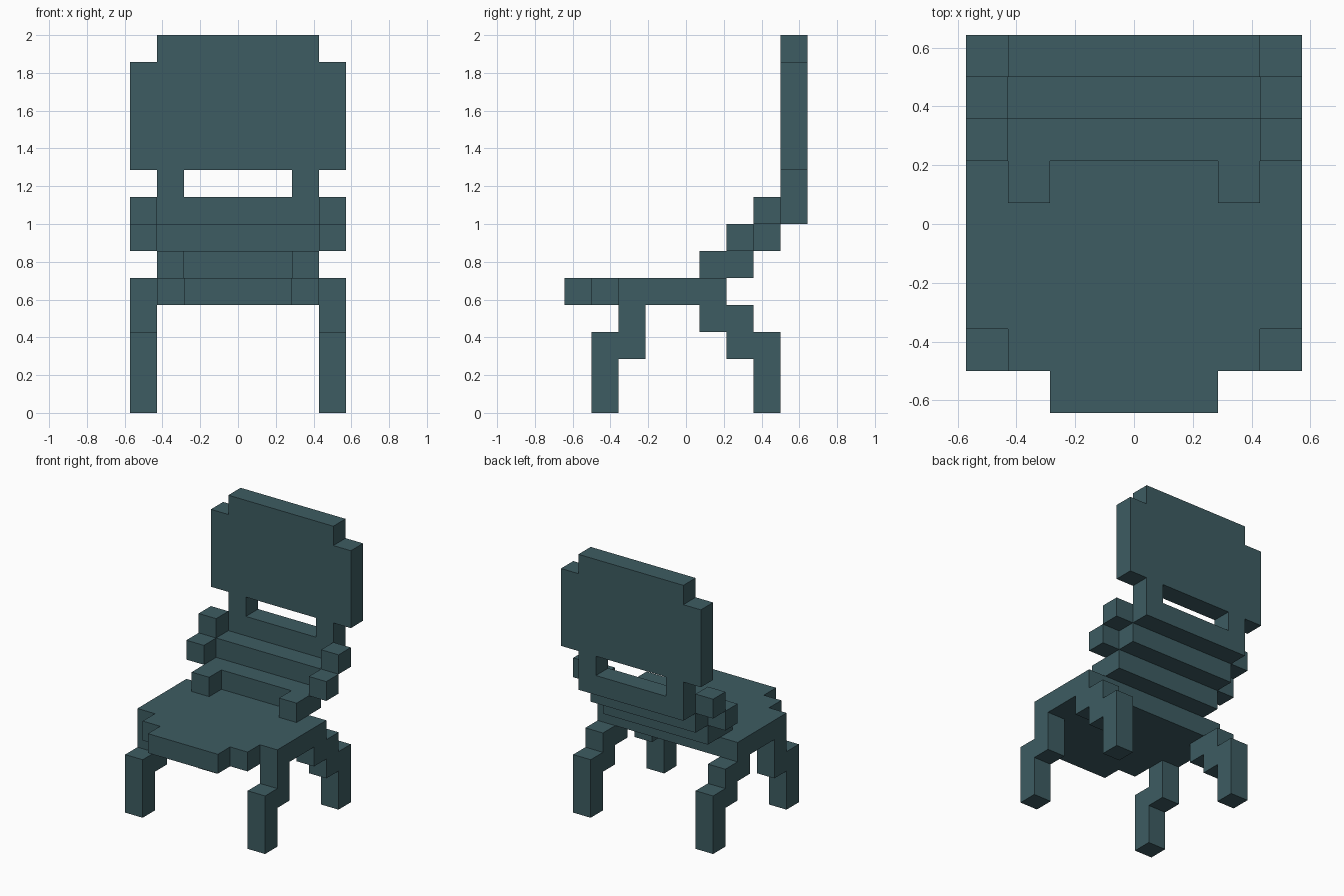
import bpy
import bmesh
from itertools import product
from mathutils import Vector

if "Cube" in bpy.data.objects:
    bpy.data.objects.remove(bpy.data.objects["Cube"], do_unlink=True)

UNIT = 1 / 7                      # edge of one block
ORIGIN = Vector((-4, -4.5, 0))    # grid corner, in blocks
WIDTH = 8

teal = bpy.data.materials.new("dark_teal")
teal.use_nodes = True
colour = (0.047, 0.107, 0.122, 1)
teal.diffuse_color = colour
teal.node_tree.nodes["Principled BSDF"].inputs["Base Color"].default_value = colour


def block_part(name, boxes, mirror=False):
    """Join boxes, given as (x, y, z) start/end ranges in blocks, into one shell."""
    cells = set()
    for xs, ys, zs in boxes:
        cells |= set(product(range(*xs), range(*ys), range(*zs)))
    if mirror:
        cells = {(WIDTH - 1 - x, y, z) for x, y, z in cells}

    bm = bmesh.new()
    for cell in sorted(cells):
        for axis, side in product(range(3), (0, 1)):
            neighbour = list(cell)
            neighbour[axis] += 2 * side - 1
            if tuple(neighbour) in cells:
                continue
            u, v = (axis + 1) % 3, (axis + 2) % 3
            corners = []
            for du, dv in ((0, 0), (1, 0), (1, 1), (0, 1)):
                p = Vector(cell)
                p[axis] += side
                p[u] += du
                p[v] += dv
                corners.append(bm.verts.new((p + ORIGIN) * UNIT))
            bm.faces.new(corners if side else corners[::-1])
    bmesh.ops.remove_doubles(bm, verts=bm.verts[:], dist=UNIT / 100)
    bmesh.ops.dissolve_limit(bm, angle_limit=0.01, verts=bm.verts[:], edges=bm.edges[:])

    mesh = bpy.data.meshes.new(name)
    bm.to_mesh(mesh)
    bm.free()
    mesh.materials.append(teal)
    bpy.context.collection.objects.link(bpy.data.objects.new(name, mesh))


# Seat with a stepped front edge
block_part("seat", [((0, 8), (2, 6), (4, 5)),
                    ((1, 7), (1, 2), (4, 5)),
                    ((2, 6), (0, 1), (4, 5))])

# Slats stepping up and back from the seat
for i in range(2):
    block_part(f"back_step_{i + 1}", [((1, 7), (6 + i, 7 + i), (5 + i, 6 + i))])

# Upright backrest with a slot near the bottom
block_part("backrest", [((1, 7), (8, 9), (7, 8)),
                        ((1, 2), (8, 9), (8, 9)),
                        ((6, 7), (8, 9), (8, 9)),
                        ((0, 8), (8, 9), (9, 13)),
                        ((1, 7), (8, 9), (13, 14))])

# Stepped legs and side blocks, mirrored left and right
for side, mirror in (("right", False), ("left", True)):
    block_part(f"front_leg_{side}", [((0, 1), (2, 3), (2, 4)),
                                     ((0, 1), (1, 2), (0, 3))], mirror)
    block_part(f"rear_leg_{side}", [((0, 1), (5, 7), (3, 4)),
                                    ((0, 1), (6, 8), (2, 3)),
                                    ((0, 1), (7, 8), (0, 2))], mirror)
    block_part(f"lower_side_block_{side}", [((1, 2), (5, 6), (5, 6))], mirror)
    block_part(f"middle_side_block_{side}", [((0, 1), (6, 7), (6, 7))], mirror)
    block_part(f"upper_side_block_{side}", [((0, 1), (7, 8), (7, 8))], mirror)
